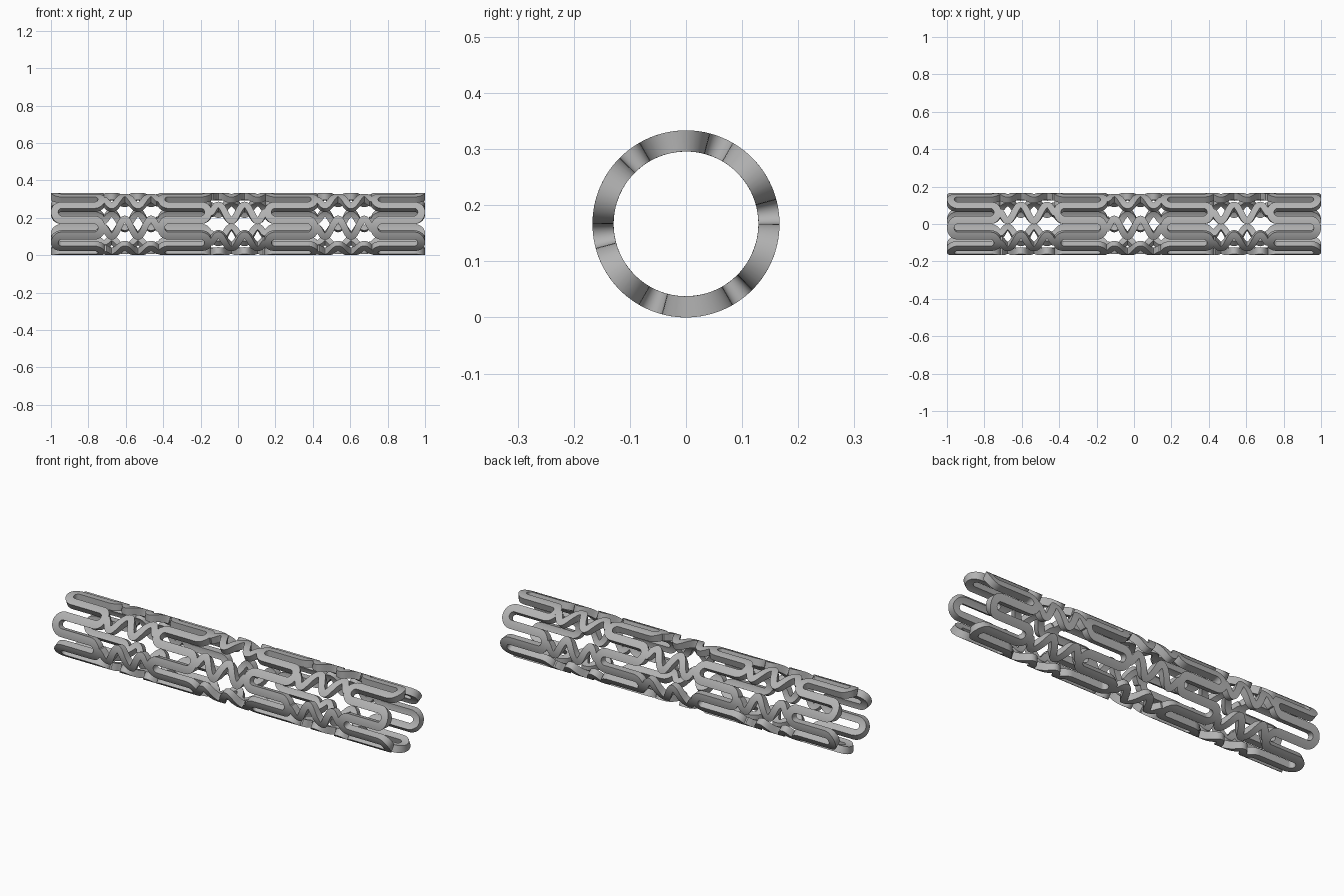
import bpy, bmesh, math

cube = bpy.data.objects.get("Cube")
if cube:
    bpy.data.objects.remove(cube)

R_OUT, R_IN = 0.1667, 0.129
R_MID = (R_OUT + R_IN) / 2
COUNT = 6                              # cells around the tube
STEP = 2 * math.pi / COUNT
BEND = STEP / 4 * R_MID                # centreline radius of each crown
STRUT = BEND                           # strut width
LINK = 0.034                           # link width
RING_LEN, HALF_LINK = 0.29, 0.14

metal = bpy.data.materials.new("brushed grey metal")
metal.use_nodes = True
grey = (0.45, 0.45, 0.45, 1)
metal.diffuse_color = grey
metal.node_tree.nodes["Principled BSDF"].inputs["Base Color"].default_value = grey


def wrap(x, u, radius):
    """Roll a flat point (x, arc length) onto the tube."""
    a = u / R_MID
    return (x, radius * math.cos(a), R_OUT + radius * math.sin(a))


def add_strip(bm, path, width, closed):
    """Thick ribbon that follows a flat path rolled onto the tube."""
    sections = []
    n = len(path)
    turn = COUNT * STEP * R_MID
    for i, (x, u) in enumerate(path):
        if closed:
            px, pu = path[i - 1]
            qx, qu = path[(i + 1) % n]
            pu -= turn if i == 0 else 0
            qu += turn if i == n - 1 else 0
        else:
            px, pu = path[max(i - 1, 0)]
            qx, qu = path[min(i + 1, n - 1)]
        dx, du = qx - px, qu - pu
        d = math.hypot(dx, du)
        nx, nu = -du / d, dx / d
        offs = [width * (k / 4 - 0.5) for k in range(5)]
        loop = [wrap(x + nx * o, u + nu * o, R_OUT) for o in offs]
        loop += [wrap(x + nx * o, u + nu * o, R_IN) for o in reversed(offs)]
        sections.append([bm.verts.new(p) for p in loop])
    for i in range(n if closed else n - 1):
        a, b = sections[i], sections[(i + 1) % n]
        for j in range(len(a)):
            k = (j + 1) % len(a)
            bm.faces.new((a[j], a[k], b[k], b[j]))
    if not closed:
        bm.faces.new(sections[0])
        bm.faces.new(sections[-1])


def finish(name, bm):
    bmesh.ops.recalc_face_normals(bm, faces=bm.faces)
    mesh = bpy.data.meshes.new(name)
    bm.to_mesh(mesh)
    bm.free()
    mesh.materials.append(metal)
    obj = bpy.data.objects.new(name, mesh)
    bpy.context.collection.objects.link(obj)
    bpy.ops.object.select_all(action="DESELECT")
    obj.select_set(True)
    bpy.context.view_layer.objects.active = obj
    bpy.ops.object.shade_smooth_by_angle(angle=math.radians(35))


def make_ring(name, x0, x1, left_angle):
    """Closed meander: long struts joined by round crowns at both ends."""
    inset = BEND + STRUT / 2
    arc = [math.pi * k / 16 for k in range(17)]
    path = []
    for i in range(COUNT):
        u = (left_angle + i * STEP) * R_MID
        path += [(x0 + inset - BEND * math.sin(t), u - BEND * math.cos(t)) for t in arc]
        u += STEP / 2 * R_MID
        path += [(x1 - inset + BEND * math.sin(t), u - BEND * math.cos(t)) for t in arc]
    bm = bmesh.new()
    add_strip(bm, path, STRUT, True)
    finish(name, bm)


def make_links(name, centre, angle, sign):
    """Wavy springs that join facing crowns of two rings."""
    swing = math.radians(16.5) * R_MID * sign
    bm = bmesh.new()
    for i in range(COUNT):
        u = (angle + i * STEP) * R_MID
        path = [(centre - HALF_LINK - STRUT / 2, u)]
        for k in range(65):
            t = k / 32 - 1
            path.append((centre + HALF_LINK * t, u + swing * math.sin(2 * math.pi * t)))
        path.append((centre + HALF_LINK + STRUT / 2, u))
        add_strip(bm, path, LINK, False)
    finish(name, bm)


# Two crown positions alternate from ring to ring
angle_a, angle_b = math.radians(37.5), math.radians(7.5)
pitch = RING_LEN + 2 * HALF_LINK
for i, label in enumerate(("right_end", "right_middle", "left_middle", "left_end")):
    start = -1 + i * pitch
    make_ring(label + "_ring", start, start + RING_LEN, (angle_a, angle_b)[i % 2])

for i, label in enumerate(("right", "centre", "left")):
    odd = i % 2
    make_links(label + "_spring_links", (i - 1) * pitch,
               (angle_b, angle_a)[odd], (1, -1)[odd])
